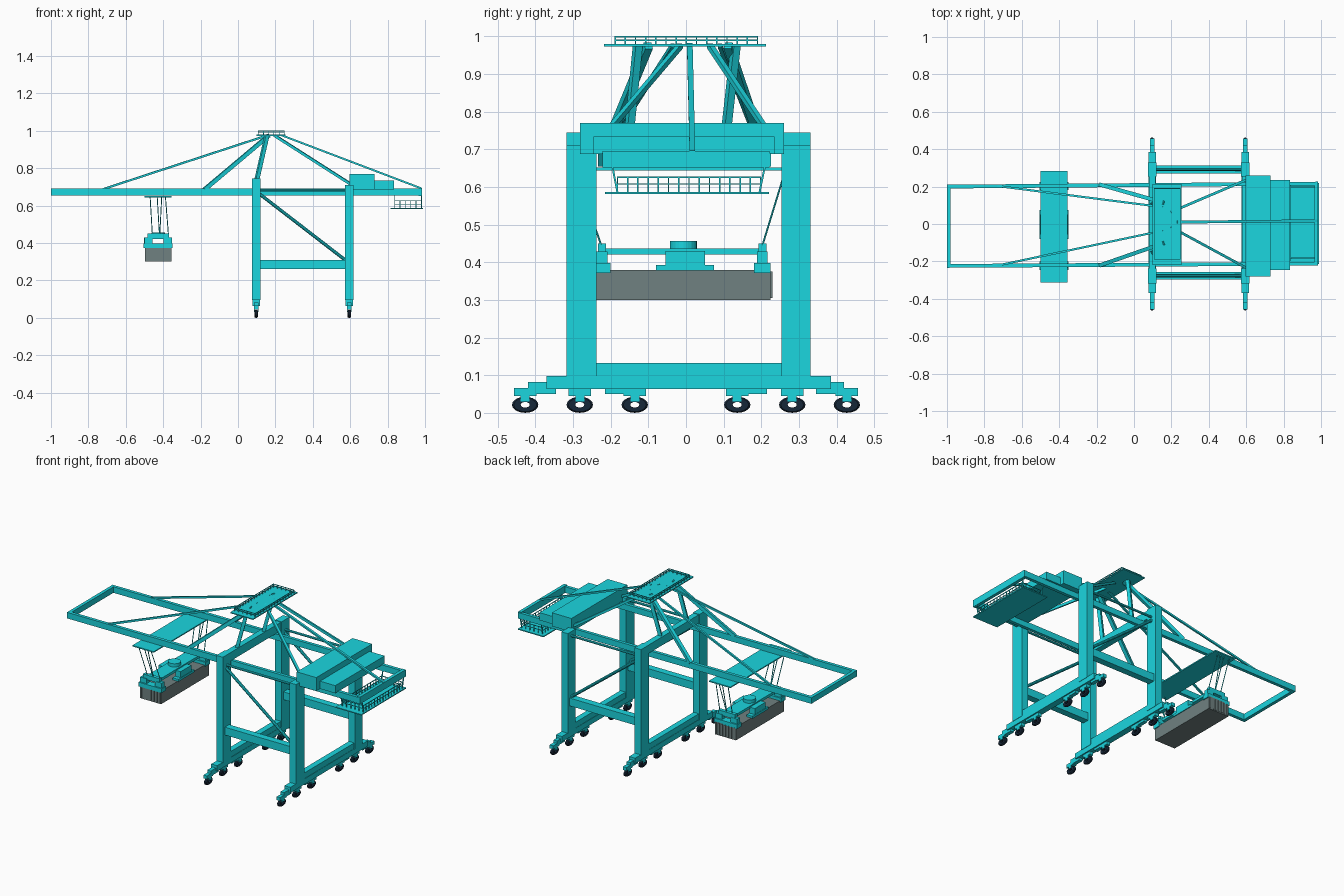
import bpy, bmesh, math
from mathutils import Vector, Matrix


def material(name, rgb):
    m = bpy.data.materials.new(name)
    m.diffuse_color = (*rgb, 1)
    return m


CYAN = material("cyan_paint", (0.011, 0.67, 0.74))
NAVY = material("tyre_dark", (0.008, 0.02, 0.04))
GREY = material("container_grey", (0.16, 0.22, 0.22))
parts = {}


def part(name, mat):
    if name not in parts:
        parts[name] = (bmesh.new(), mat)
    return parts[name][0]


def box(name, x0, x1, y0, y1, z0, z1, mat=CYAN):
    mtx = Matrix.Translation(((x0 + x1) / 2, (y0 + y1) / 2, (z0 + z1) / 2))
    mtx = mtx @ Matrix.Diagonal((x1 - x0, y1 - y0, z1 - z0, 1))
    bmesh.ops.create_cube(part(name, mat), size=1, matrix=mtx)


def bar(name, p, q, w, h=None, sides=0, mat=CYAN):
    """Rectangular beam (w wide, h deep) or round rod between two points."""
    p, q = Vector(p), Vector(q)
    d = q - p
    z = d.normalized()
    up = Vector((0, 0, 1)) if abs(z.z) < 0.98 else Vector((1, 0, 0))
    x = up.cross(z).normalized()
    y = z.cross(x)
    rot = Matrix((x, y, z)).transposed().to_4x4()
    mtx = Matrix.Translation((p + q) / 2) @ rot
    if sides:
        bmesh.ops.create_cone(part(name, mat), cap_ends=True, segments=sides, radius1=w / 2,
                              radius2=w / 2, depth=d.length, matrix=mtx)
    else:
        bmesh.ops.create_cube(part(name, mat), size=1,
                              matrix=mtx @ Matrix.Diagonal((w, h or w, d.length, 1)))


def railing(name, x0, x1, y0, y1, z, h, nx, ny):
    c = [(x0, y0), (x1, y0), (x1, y1), (x0, y1)]
    for i in range(4):
        a, b = c[i], c[(i + 1) % 4]
        for f in (0.55, 1):
            bar(name, (*a, z + h * f), (*b, z + h * f), 0.0035)
        n = nx if i % 2 == 0 else ny
        for k in range(n):
            t = k / n
            px, py = a[0] + (b[0] - a[0]) * t, a[1] + (b[1] - a[1]) * t
            bar(name, (px, py, z), (px, py, z + h), 0.0035)


FRONT, REAR = 0.097, 0.595
LEG_Y = [(-0.317, -0.237), (0.253, 0.33)]

# Legs, sill beams and bogies with wheels
for label, x, top in (("front", FRONT, 0.745), ("rear", REAR, 0.71)):
    for y0, y1 in LEG_Y:
        box(label + "_legs", x - 0.022, x + 0.022, y0, y1, 0.095, top)
    box(label + "_sill_beam", x - 0.018, x + 0.018, -0.317, 0.33, 0.098, 0.133)
    box(label + "_sill_beam", x - 0.02, x + 0.02, -0.37, 0.385, 0.064, 0.098)
    for s in (-1, 1):
        cy = 0.282 * s
        bg = label + "_bogies"
        a, b = sorted((0.345 * s, 0.42 * s))
        box(bg, x - 0.012, x + 0.012, a, b, 0.05, 0.082)
        a, b = sorted((0.12 * s, 0.215 * s))
        box(bg, x - 0.012, x + 0.012, a, b, 0.05, 0.066)
        for wy in (0.136 * s, cy, 0.427 * s):
            box(bg, x - 0.012, x + 0.012, wy - 0.03, wy + 0.03, 0.045, 0.066)
            for e in (-1, 1):
                box(bg, x + e * 0.0105 - 0.0015, x + e * 0.0105 + 0.0015,
                    wy - 0.012, wy + 0.012, 0.03, 0.047)
            # tyre: open ring swept around the x axis
            bm = part("wheels", NAVY)
            ring = [(0.012, -0.009), (0.030, -0.009), (0.035, -0.004),
                    (0.035, 0.004), (0.030, 0.009), (0.012, 0.009)]
            n = 20
            rows = [[bm.verts.new((x + w, wy + r * math.cos(2 * math.pi * i / n),
                                   0.0215 + 0.61 * r * math.sin(2 * math.pi * i / n)))
                     for r, w in ring] for i in range(n)]
            for i in range(n):
                for k in range(6):
                    m = (k + 1) % 6
                    bm.faces.new((rows[i][k], rows[i][m],
                                  rows[(i + 1) % n][m], rows[(i + 1) % n][k]))

# Portal: side beams, diagonal braces, upper ties, front cross beam
for y in (-0.277, 0.292):
    box("side_beams", FRONT, REAR, y - 0.021, y + 0.021, 0.26, 0.308)
    bar("diagonal_braces", (0.105, y, 0.67), (0.585, y, 0.3), 0.018, sides=10)
    bar("upper_ties", (FRONT, y, 0.682), (REAR, y, 0.682), 0.014, sides=10)
box("front_cross_beam", FRONT - 0.018, FRONT + 0.018, -0.317, 0.33, 0.69, 0.742)

# Boom frame: two long girders and end beams, very slightly turned
BZ = 0.672
bar("boom_girders", (-1.0, -0.224, BZ), (0.985, -0.212, BZ), 0.02, 0.037)
bar("boom_girders", (-1.0, 0.2, BZ), (0.985, 0.216, BZ), 0.02, 0.037)
box("boom_tip_beam", -1.0, -0.98, -0.233, 0.209, 0.654, 0.69)
box("boom_tail_beam", 0.965, 0.985, -0.222, 0.222, 0.652, 0.695)

# Machinery house, stepped
box("machinery_house", 0.597, 0.73, -0.282, 0.26, 0.687, 0.77)
box("machinery_annex", 0.73, 0.833, -0.245, 0.235, 0.687, 0.734)

# Hanging tail platform
box("tail_platform", 0.815, 0.99, -0.215, 0.22, 0.581, 0.587)
railing("tail_railing", 0.838, 0.98, -0.182, 0.198, 0.585, 0.041, 5, 14)
for x in (0.838, 0.98):
    for y in (-0.182, 0.195):
        bar("tail_hangers", (x, y, 0.585), (x, y * 1.08, 0.66), 0.005)

# Apex platform
box("apex_platform", 0.1, 0.255, -0.218, 0.213, 0.973, 0.979)
railing("apex_railing", 0.108, 0.248, -0.188, 0.19, 0.978, 0.0205, 5, 14)

# A-frame struts and stays: inner and outer y of each side
bar("apex_struts", (0.155, -0.128, 0.975), (0.1, -0.152, 0.735), 0.02)
bar("apex_struts", (0.155, 0.132, 0.975), (0.1, 0.105, 0.735), 0.02)
bar("inner_forestays", (0.165, -0.1, 0.975), (-0.18, -0.22, 0.685), 0.021)
bar("inner_forestays", (0.165, 0.112, 0.975), (-0.18, 0.21, 0.685), 0.021)
bar("outer_forestays", (0.155, -0.035, 0.975), (-0.73, -0.222, 0.685), 0.011)
bar("outer_forestays", (0.155, 0.09, 0.975), (-0.73, 0.203, 0.685), 0.011)
bar("rear_stays", (0.195, -0.015, 0.975), (0.61, -0.24, 0.71), 0.014)
bar("rear_stays", (0.195, 0.063, 0.975), (0.61, 0.24, 0.71), 0.014)
bar("centre_backstay", (0.23, 0.01, 0.977), (0.98, 0.017, 0.692), 0.015, 0.01)

# Trolley plate and hoist cables
box("trolley_plate", -0.5, -0.355, -0.312, 0.283, 0.644, 0.651)
for ty, by in ((-0.295, -0.225), (0.265, 0.203)):
    for tx, bx in ((-0.47, -0.458), (-0.432, -0.42), (-0.408, -0.418), (-0.388, -0.372)):
        bar("hoist_cables", (tx, ty, 0.648), (bx, by, 0.445), 0.005, sides=6)

# Spreader: main beam, end heads, side cabinets and round top unit
box("spreader_beam", -0.47, -0.382, -0.22, 0.2, 0.421, 0.437)
for s in (-1, 1):
    c = -0.01 + 0.213 * s
    box("spreader_heads", -0.505, -0.349, c - 0.022, c + 0.022, 0.372, 0.398)
    box("spreader_heads", -0.483, -0.37, c - 0.011, c + 0.011, 0.421, 0.45)
    for x in (-0.478, -0.375):
        box("spreader_heads", x - 0.022, x + 0.022, c - 0.014, c + 0.014, 0.395, 0.428)
for x in (-0.485, -0.37):
    box("spreader_cabinets", x - 0.018, x + 0.018, -0.055, 0.05, 0.39, 0.43)
    box("spreader_cabinets", x - 0.02, x + 0.02, -0.08, 0.075, 0.378, 0.393)
bar("spreader_top_unit", (-0.427, -0.007, 0.434), (-0.427, -0.007, 0.457), 0.072, sides=20)

# Container with ribbed end doors
box("container", -0.497, -0.355, -0.24, 0.225, 0.3, 0.38, GREY)
for i in range(7):
    x = -0.488 + i * 0.0207
    for y in (-0.242, 0.227):
        box("container_ribs", x - 0.004, x + 0.004, y - 0.002, y + 0.002, 0.305, 0.375, GREY)

# Turn every collected part into an object
for name, (bm, mat) in parts.items():
    bmesh.ops.recalc_face_normals(bm, faces=bm.faces)
    me = bpy.data.meshes.new(name)
    bm.to_mesh(me)
    bm.free()
    me.materials.append(mat)
    bpy.context.collection.objects.link(bpy.data.objects.new(name, me))
